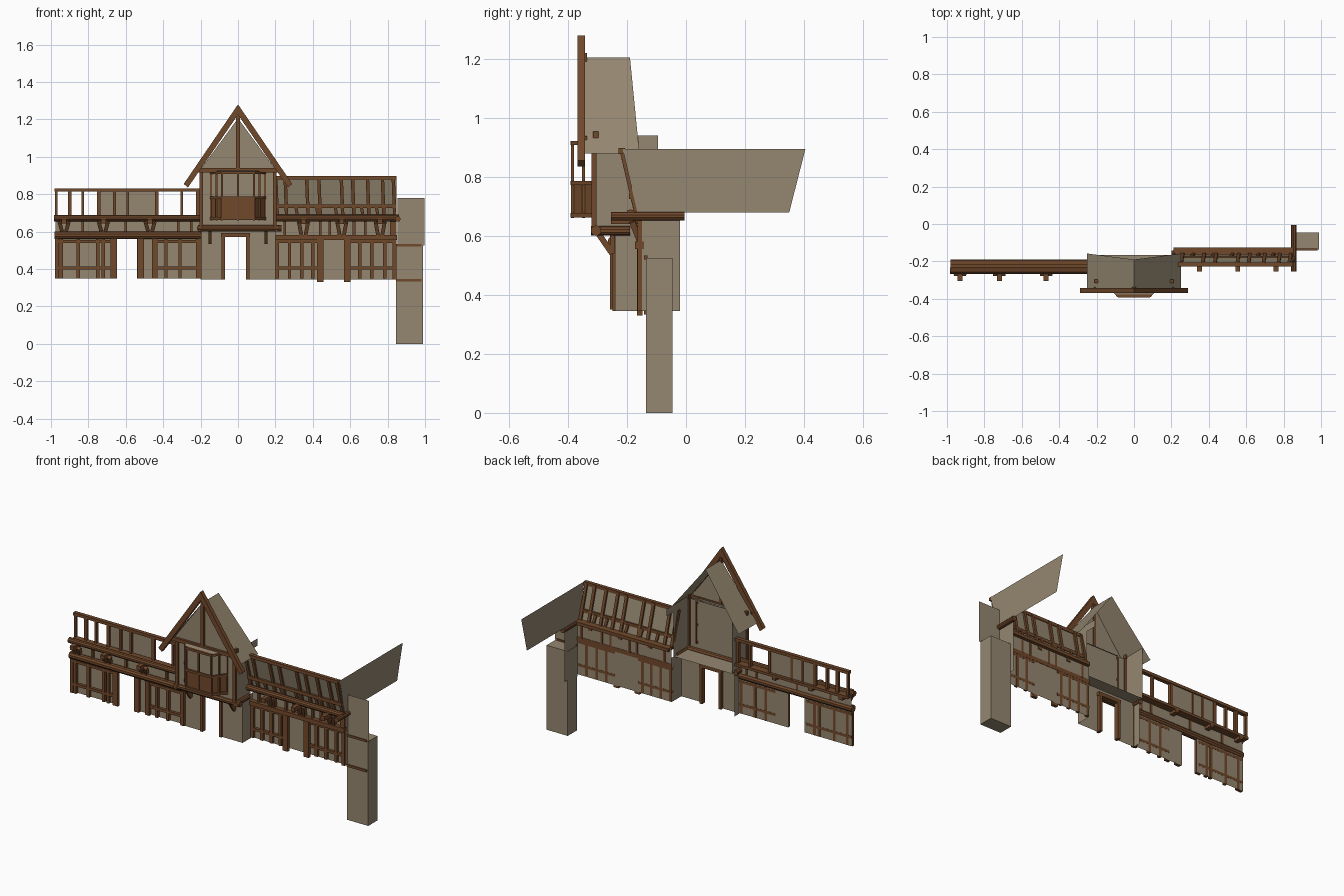
import bpy, bmesh
from mathutils import Vector

cube = bpy.data.objects.get("Cube")
if cube:
    bpy.data.objects.remove(cube)


def material(name, rgb):
    m = bpy.data.materials.new(name)
    m.use_nodes = True
    m.diffuse_color = (*rgb, 1)
    m.node_tree.nodes["Principled BSDF"].inputs["Base Color"].default_value = (*rgb, 1)
    return m


PLASTER = material("plaster", (.30, .245, .165))
TIMBER = material("timber", (.165, .066, .024))


def finish(name, bm, mat):
    me = bpy.data.meshes.new(name)
    bm.to_mesh(me)
    bm.free()
    me.materials.append(mat)
    ob = bpy.data.objects.new(name, me)
    bpy.context.collection.objects.link(ob)
    return ob


def sheet(name, pts, mat=PLASTER):
    bm = bmesh.new()
    bm.faces.new([bm.verts.new(p) for p in pts])
    return finish(name, bm, mat)


def wall(name, x0, x1, y, z0, z1):
    return sheet(name, [(x0, y, z0), (x1, y, z0), (x1, y, z1), (x0, y, z1)])


def side(name, x, y0, y1, z0, z1):
    return sheet(name, [(x, y0, z0), (x, y1, z0), (x, y1, z1), (x, y0, z1)])


def box(name, x0, x1, y0, y1, z0, z1, mat=TIMBER):
    bm = bmesh.new()
    bmesh.ops.create_cube(bm, size=1)
    for v in bm.verts:
        v.co = ((x0 + x1) / 2 + v.co.x * (x1 - x0), (y0 + y1) / 2 + v.co.y * (y1 - y0),
                (z0 + z1) / 2 + v.co.z * (z1 - z0))
    return finish(name, bm, mat)


def beam(name, p, q, w=.018, d=.018):
    """Square timber from p to q; w is its breadth, d its depth along y or z."""
    p, q = Vector(p), Vector(q)
    ax = (q - p).normalized()
    ref = Vector((0, 1, 0)) if abs(ax.y) < .9 else Vector((0, 0, 1))
    u = ax.cross(ref).normalized()
    v = ax.cross(u)
    bm = bmesh.new()
    bmesh.ops.create_cube(bm, size=1)
    for t in bm.verts:
        t.co = (p + q) / 2 + ax * (t.co.z * (q - p).length) + u * (t.co.x * w) + v * (t.co.y * d)
    return finish(name, bm, TIMBER)


def log(name, p, q, r=.018):
    p, q = Vector(p), Vector(q)
    bm = bmesh.new()
    bmesh.ops.create_cone(bm, cap_ends=True, segments=10, radius1=r, radius2=r, depth=(q - p).length)
    rot = (q - p).to_track_quat('Z', 'Y')
    for v in bm.verts:
        v.co = (p + q) / 2 + rot @ v.co
    return finish(name, bm, TIMBER)


def posts(name, xs, y, z0, z1, w=.018):
    for x in xs:
        beam(name, (x, y, z0), (x, y, z1), w)


def frame(name, x0, x1, y, studs):
    """Studs and two rails of a lower wall bay."""
    posts(name + "_stud", studs, y, .35, .56)
    for z in (.405, .548):
        beam(name + "_rail", (x0, y, z), (x1, y, z), .016)


def corbel(x, y, z0, z1):
    """Tapered bracket with a joist end over it."""
    for s in (-1, 1):
        beam("corbel", (x + s * .012, y, z0), (x + s * .024, y - .025, z1), .02, .02)


# Left wing: lower walls, framing and door posts
WL = -.235
wall("left_wing_wall_outer", -.975, -.65, WL, .35, .60)
wall("left_wing_wall_inner", -.54, -.20, WL, .35, .60)
wall("left_wing_band", -.975, -.20, WL, .57, .68)
frame("left_outer_bay", -.975, -.66, WL - .008, (-.945, -.855, -.75, -.72))
frame("left_inner_bay", -.45, -.20, WL - .008, (-.385, -.31, -.215))
posts("left_end_post", (-.968,), WL - .01, .35, .6, .022)
posts("left_door_post", (-.665, -.52), WL - .012, .35, .58, .034)
posts("left_bay_post", (-.445,), WL - .012, .35, .58, .028)

# Left wing: logs, joists and balcony
log("left_lower_log", (-.98, -.245, .58), (-.2, -.245, .58), .021)
log("left_upper_log", (-.985, -.25, .672), (-.2, -.25, .672), .017)
box("left_balcony_floor", -.98, -.2, -.262, -.19, .66, .676)
for x in (-.93, -.72, -.47):
    beam("left_joist", (x, -.305, .655), (x, -.19, .655), .026, .026)
    corbel(x, WL - .01, .605, .65)
for x in (-.83, -.6, -.32, -.25):
    beam("left_short_strut", (x, WL - .006, .6), (x, WL - .006, .66), .014)
wall("balcony_panel", -.75, -.43, -.2, .68, .82)
posts("balcony_post", (-.972, -.83, -.66, -.59, -.3), -.205, .68, .82, .014)
posts("balcony_main_post", (-.9, -.745, -.435, -.215), -.205, .68, .82, .02)
beam("balcony_rail", (-.982, -.205, .822), (-.2, -.205, .822), .018, .024)

# Right wing: lower wall, framing and end wall
WR = -.145
wall("right_wing_wall", .2, .848, WR, .345, .68)
side("right_end_wall", .848, -.15, -.02, .345, .66)
frame("right_inner_bay", .2, .43, WR - .008, (.21, .275, .34, .4))
frame("right_outer_bay", .59, .845, WR - .008, (.65, .715, .785))
posts("right_big_post", (.44, .585), WR - .012, .33, .58, .034)
posts("right_end_post", (.836,), WR - .01, .345, .66, .022)
beam("right_lower_beam", (.2, -.158, .568), (.85, -.158, .568), .026, .03)
log("right_upper_log", (.2, -.188, .672), (.86, -.188, .672), .018)
box("right_ledge", .21, .845, -.2, -.125, .66, .68)
log("right_end_log", (.854, -.255, .667), (.854, -.005, .667), .015)
for x in (.35, .555, .76):
    beam("right_joist", (x, -.255, .653), (x, -.14, .653), .026, .026)
    corbel(x, WR - .012, .585, .648)
for x in (.25, .44, .49, .62, .68, .82):
    beam("right_short_strut", (x, WR - .006, .575), (x, WR - .006, .66), .014)


# Right wing: upper wall, leaning outwards
def lean(x, z, off=0):
    return (x, -.165 - (z - .68) * .233 + off, z)


sheet("right_upper_wall", [lean(.2, .68), lean(.848, .68), lean(.848, .89), lean(.2, .89)])
for x in (.21, .26, .375, .44, .56, .62, .70, .78, .838):
    beam("right_upper_stud", lean(x, .68), lean(x - .008, .89), .018, .022)
for x in (.31, .42, .52, .66, .74):
    beam("right_upper_short_stud", lean(x + .008, .685), lean(x, .73), .016, .022)
for z in (.735, .888):
    beam("right_upper_rail", lean(.2, z, -.004), lean(.848, z, -.004), .02, .022)
sheet("right_end_sheet", [(.849, -.165, .68), (.849, .35, .68), (.849, .405, .895), (.849, -.215, .895)])

# Chimney stack and the thin panel above it
box("chimney_base", .845, .99, -.135, -.045, 0, .525, PLASTER)
wall("chimney_panel", .852, .997, -.137, .525, .78)
for z in (.34, .527):
    box("chimney_strip", .845, .982, -.142, -.13, z - .007, z + .007)

# Central block: ground floor with doorway
WC = -.24
wall("centre_wall_left", -.2, -.078, WC, .345, .62)
wall("centre_wall_right", .052, .2, WC, .345, .62)
wall("centre_wall_over_door", -.078, .052, WC, .58, .62)
side("centre_lower_side_right", .2, WC, WR, .345, .62)
side("centre_lower_side_left", -.2, WC, -.19, .345, .62)
for x in (-.078, .052):
    box("door_jamb", x - .009, x + .009, WC - .01, WC + .02, .345, .58)
box("door_lintel", -.09, .064, WC - .014, WC + .02, .57, .592)
posts("centre_corner_post", (-.205,), WC - .008, .35, .6, .022)

# Central block: jettied upper floor
sheet("jetty_floor", [(-.2, -.31, .62), (.2, -.31, .62), (.2, -.165, .62), (-.2, -.165, .62)])
log("jetty_log", (-.215, -.305, .618), (.232, -.305, .618), .018)
for s in (-1, 1):
    log("jetty_side_log", (s * .205, -.322, .617), (s * .205, -.19, .617), .016)
    beam("jetty_bracket", (s * .15, -.25, .54), (s * .15, -.295, .605), .014, .02)
    beam("jetty_hanger", (s * .15, -.25, .54), (s * .15, -.25, .61), .014, .016)
    side("centre_upper_side", s * .2, -.31, -.165, .62, .94)
    posts("upper_corner_post", (s * .197,), -.312, .63, .93, .02)
wall("centre_upper_wall", -.2, .2, -.31, .62, .93)
side("centre_side_strip", .202, -.3, -.095, .895, .94)

# Bay window, a half hexagon in plan
plan = [(-.145, -.31), (-.085, -.385), (.085, -.385), (.145, -.31)]
for (xa, ya), (xb, yb) in zip(plan, plan[1:]):
    sheet("bay_panel", [(xa, ya, .665), (xb, yb, .665), (xb, yb, .775), (xa, ya, .775)], TIMBER)
    for z in (.67, .78, .915):
        beam("bay_rail", (xa, ya, z), (xb, yb, z), .014, .014)
    for t in (0, .5, 1):
        x, y = xa + (xb - xa) * t, ya + (yb - ya) * t
        beam("bay_mullion", (x, y, .66), (x, y, .92), .01, .01)
sheet("bay_floor", [(x, y, .664) for x, y in plan], TIMBER)
sheet("bay_roof", [(-.15, -.31, .935), (-.088, -.387, .92), (.088, -.387, .92), (.15, -.31, .935)])

# Gable front and roof
sheet("gable_panel", [(-.21, -.34, .92), (.21, -.34, .92), (0, -.34, 1.205)])
sheet("gable_soffit", [(-.2, -.34, .92), (.2, -.34, .92), (.2, -.31, .92), (-.2, -.31, .92)])
beam("collar_beam", (-.215, -.345, .928), (.215, -.345, .928), .022)
beam("king_post", (0, -.345, .93), (0, -.345, 1.22), .02)
for s in (-1, 1):
    sheet("roof_slope", [(0, -.345, 1.205), (s * .25, -.345, .88), (s * .25, -.158, .88), (0, -.19, 1.205)])
    # Bargeboard with mitred top and square foot
    rim = [(0, 1.28), (s * .29, .855), (s * .268, .835), (0, 1.225)]
    bm = bmesh.new()
    face = bm.faces.new([bm.verts.new((x, -.368, z)) for x, z in rim])
    out = bmesh.ops.extrude_face_region(bm, geom=[face])["geom"]
    for v in out:
        if isinstance(v, bmesh.types.BMVert):
            v.co.y = -.343
    bmesh.ops.recalc_face_normals(bm, faces=bm.faces)
    finish("bargeboard", bm, TIMBER)
    box("purlin_end", s * .2 - .01, s * .2 + .01, -.315, -.297, .93, .955)
